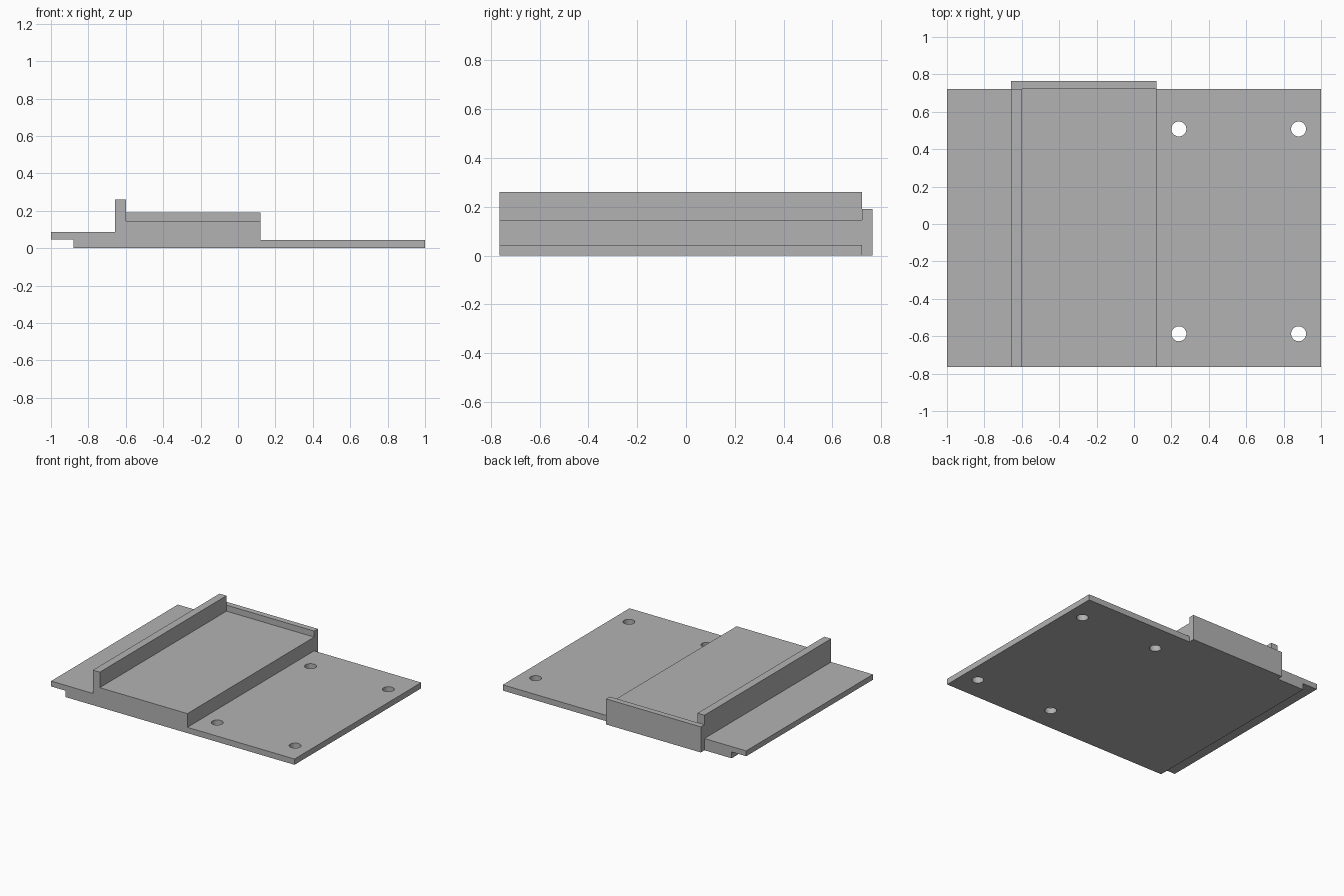
import bpy
import bmesh

cube = bpy.data.objects.get("Cube")
if cube:
    bpy.data.objects.remove(cube, do_unlink=True)

FRONT, BACK, STOP_BACK = -0.765, 0.722, 0.765

grey = bpy.data.materials.new("plain grey")
grey.use_nodes = True
grey.diffuse_color = (0.45, 0.45, 0.45, 1)
grey.node_tree.nodes["Principled BSDF"].inputs["Base Color"].default_value = grey.diffuse_color


def extrude_profile(name, outline, y0, y1):
    """Extrude an x-z outline from y0 to y1."""
    bm = bmesh.new()
    face = bm.faces.new([bm.verts.new((x, y0, z)) for x, z in outline])
    result = bmesh.ops.extrude_face_region(bm, geom=[face])
    moved = [v for v in result["geom"] if isinstance(v, bmesh.types.BMVert)]
    bmesh.ops.translate(bm, verts=moved, vec=(0, y1 - y0, 0))
    bmesh.ops.recalc_face_normals(bm, faces=bm.faces)
    mesh = bpy.data.meshes.new(name)
    bm.to_mesh(mesh)
    bm.free()
    mesh.materials.append(grey)
    obj = bpy.data.objects.new(name, mesh)
    bpy.context.collection.objects.link(obj)
    return obj


# Stepped body: thin plate, raised bed, guide wall and overhanging lip
body = extrude_profile("stepped_base", [
    (-0.88, 0), (1, 0), (1, 0.043), (0.12, 0.043), (0.12, 0.145),
    (-0.6, 0.145), (-0.6, 0.26), (-0.657, 0.26), (-0.657, 0.087),
    (-1, 0.087), (-1, 0.047), (-0.88, 0.047)], FRONT, BACK)

# End stop behind the raised bed
extrude_profile("end_stop", [
    (-0.657, 0), (0.12, 0), (0.12, 0.19), (-0.657, 0.19)], BACK, STOP_BACK)

# Four screw holes through the thin plate
for x in (0.24, 0.88):
    for y in (-0.587, 0.508):
        bpy.ops.mesh.primitive_cylinder_add(
            vertices=32, radius=0.04, depth=0.2, location=(x, y, 0.02))
        cutter = bpy.context.object
        cutter.name = "hole_cutter"
        cutter.data.materials.append(grey)
        cutter.hide_render = True
        cutter.hide_set(True)
        cut = body.modifiers.new("screw_hole", 'BOOLEAN')
        cut.operation = 'DIFFERENCE'
        cut.solver = 'EXACT'
        cut.object = cutter

# Smooth hole walls, crisp edges elsewhere
bpy.ops.object.select_all(action='DESELECT')
bpy.context.view_layer.objects.active = body
body.select_set(True)
for name in [m.name for m in body.modifiers]:
    bpy.ops.object.modifier_apply(modifier=name)
for obj in [o for o in bpy.data.objects if o.name.startswith("hole_cutter")]:
    bpy.data.objects.remove(obj, do_unlink=True)
bpy.ops.object.shade_smooth_by_angle()
